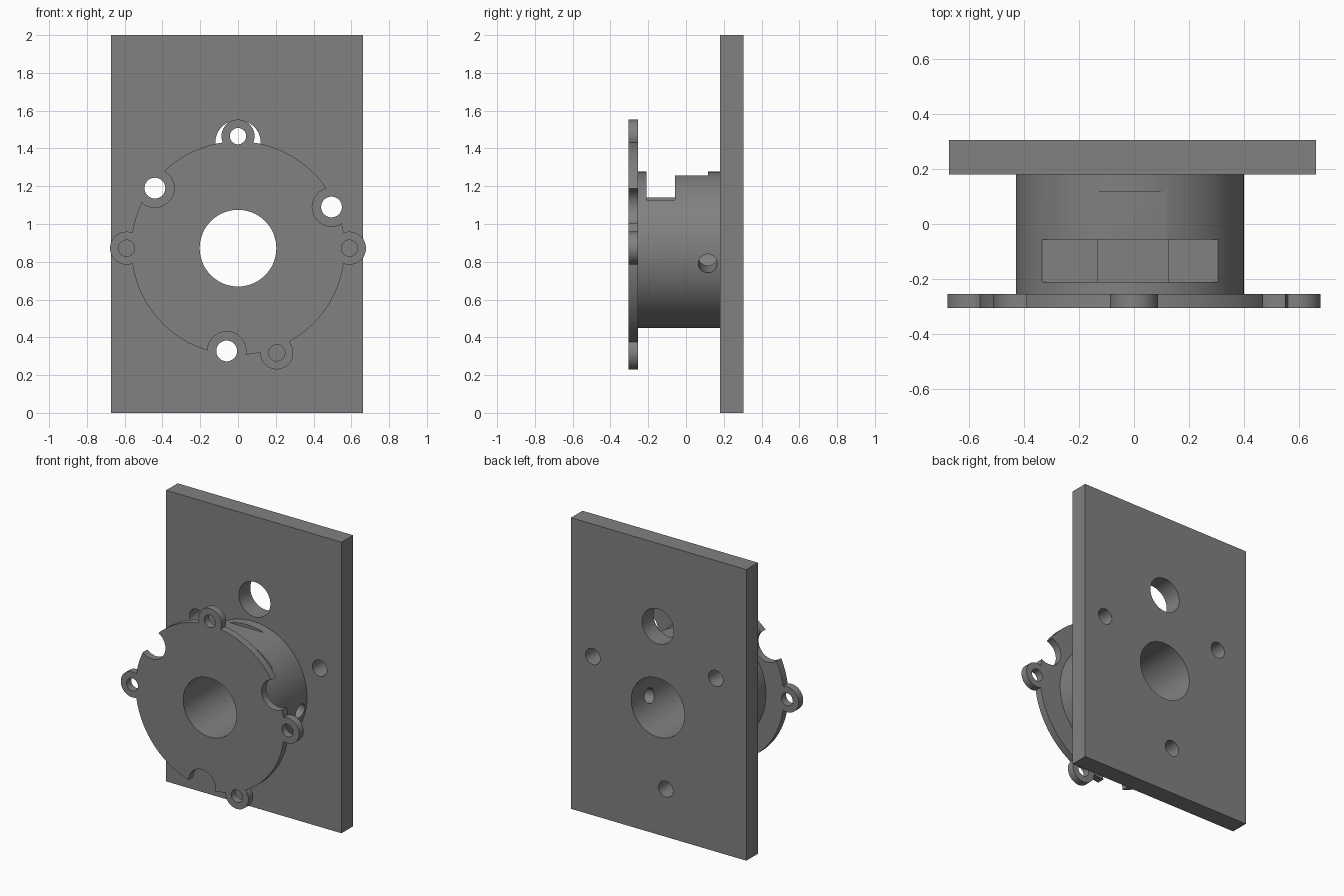
import bpy, math

if "Cube" in bpy.data.objects:
    bpy.data.objects.remove(bpy.data.objects["Cube"])

grey = bpy.data.materials.new("mid grey")
grey.diffuse_color = (0.22, 0.22, 0.22, 1)
grey.use_nodes = True
grey.node_tree.nodes["Principled BSDF"].inputs["Base Color"].default_value = grey.diffuse_color

BORE = (0.0, 0.872, 0.203)                                       # x, z, radius
SCREWS = [(-0.44, 1.19), (0.495, 1.09), (-0.06, 0.328)]          # plate screws
EARS = [(0, 1.465), (-0.59, 0.872), (0.59, 0.872), (0.205, 0.318)]


def box(name, x0, x1, y0, y1, z0, z1):
    bpy.ops.mesh.primitive_cube_add(
        size=1, location=((x0 + x1) / 2, (y0 + y1) / 2, (z0 + z1) / 2))
    ob = bpy.context.object
    ob.name = name
    ob.scale = (x1 - x0, y1 - y0, z1 - z0)
    bpy.ops.object.transform_apply(location=True, rotation=True, scale=True)
    return ob


def disc(name, x, z, r, y0, y1, n=64):
    """Cylinder lying along y."""
    bpy.ops.mesh.primitive_cylinder_add(
        vertices=n, radius=r, depth=y1 - y0,
        location=(x, (y0 + y1) / 2, z), rotation=(math.pi / 2, 0, 0))
    ob = bpy.context.object
    ob.name = name
    bpy.ops.object.transform_apply(location=True, rotation=True, scale=True)
    return ob


def combine(target, tool, operation="DIFFERENCE"):
    mod = target.modifiers.new("combine", "BOOLEAN")
    mod.operation, mod.object, mod.solver = operation, tool, "EXACT"
    bpy.context.view_layer.objects.active = target
    bpy.ops.object.modifier_apply(modifier=mod.name)
    bpy.data.objects.remove(tool, do_unlink=True)


def drill(target, x, z, r):
    combine(target, disc("drill", x, z, r, -1, 1))


def finish(ob):
    ob.data.materials.clear()
    ob.data.materials.append(grey)
    bpy.ops.object.select_all(action="DESELECT")
    ob.select_set(True)
    bpy.context.view_layer.objects.active = ob
    bpy.ops.object.shade_smooth_by_angle(angle=math.radians(30))


# Back plate with bore, cable hole and three screw holes
plate = box("back_plate", -0.672, 0.661, 0.18, 0.305, 0, 2)
drill(plate, *BORE)
drill(plate, 0, 1.43, 0.12)
for x, z in SCREWS:
    drill(plate, x, z, 0.055)
finish(plate)

# Hub between the plate and the flange
hub = disc("hub", -0.015, 0.863, 0.414, -0.255, 0.18, 128)
drill(hub, *BORE)
# wide flat with a slightly raised middle, and a shallow narrow flat behind it
for x0, x1, y0, y1, floor in [(-0.4, -0.135, -0.21, -0.057, 1.126),
                              (0.127, 0.4, -0.21, -0.057, 1.126),
                              (-0.136, 0.128, -0.21, -0.057, 1.14),
                              (-0.2, 0.2, -0.058, 0.117, 1.256)]:
    combine(hub, box("flat_cutter", x0, x1, y0, y1, floor, 1.5))
# set screw hole, radial from the bore to the right side
tilt = math.radians(11)
bpy.ops.mesh.primitive_cylinder_add(
    vertices=32, radius=0.05, depth=0.5,
    location=(0.36, 0.115, 0.797), rotation=(0, math.pi / 2 + tilt, 0))
combine(hub, bpy.context.object)
finish(hub)

# Front flange with mounting ears and screw clearance notches
flange = disc("front_flange", 0, 0.872, 0.565, -0.305, -0.255, 128)
for x, z in EARS:
    combine(flange, disc("ear", x, z, 0.0875, -0.305, -0.255), "UNION")
for x, z in EARS:
    drill(flange, x, z, 0.043)
for x, z in SCREWS:
    drill(flange, x, z, 0.102)
drill(flange, *BORE)
finish(flange)
